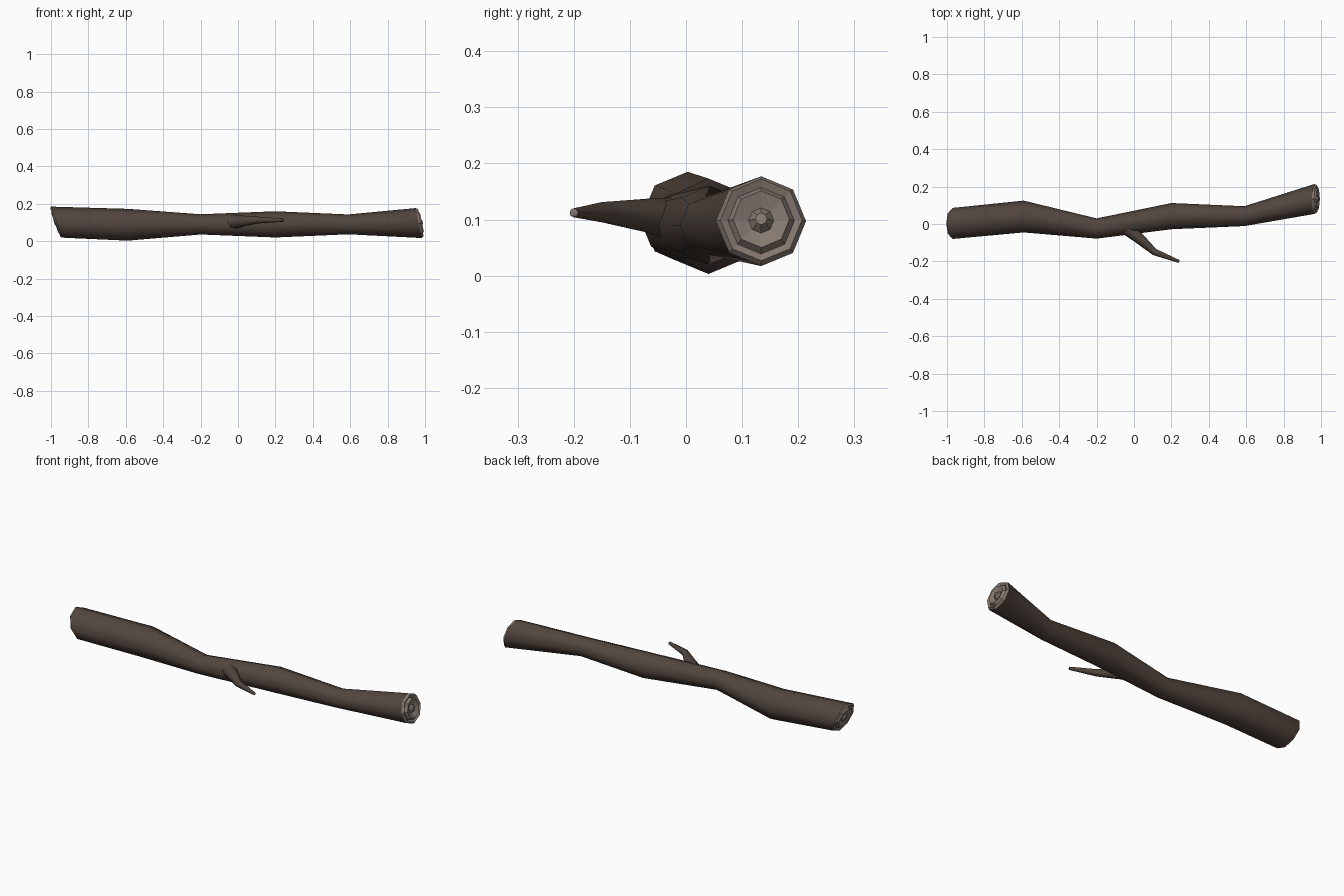
import bpy, bmesh, math
from mathutils import Vector

if "Cube" in bpy.data.objects:
    bpy.data.objects.remove(bpy.data.objects["Cube"])

def material(name, col):
    m = bpy.data.materials.new(name)
    m.diffuse_color = (*col, 1)
    m.use_nodes = True
    m.node_tree.nodes["Principled BSDF"].inputs["Base Color"].default_value = m.diffuse_color
    return m

BARK = material("bark", (0.085, 0.06, 0.048))
WOOD = material("cut_wood", (0.24, 0.195, 0.165))

def octagon(bm, c, r, side, up):
    return [bm.verts.new(c + r * (math.cos(i * math.pi / 4) * side + math.sin(i * math.pi / 4) * up))
            for i in range(8)]

def bridge(bm, a, b, smooth=True):
    for i in range(8):
        bm.faces.new((a[i], a[(i + 1) % 8], b[(i + 1) % 8], b[i])).smooth = smooth

def finish(bm, name, mat):
    bmesh.ops.recalc_face_normals(bm, faces=bm.faces)
    me = bpy.data.meshes.new(name)
    bm.to_mesh(me)
    bm.free()
    ob = bpy.data.objects.new(name, me)
    me.materials.append(mat)
    bpy.context.collection.objects.link(ob)
    return ob

def tube(name, rings):
    bm = bmesh.new()
    loops = [octagon(bm, *r) for r in rings]
    for a, b in zip(loops, loops[1:]):
        bridge(bm, a, b)
    return finish(bm, name, BARK)

def cap(name, ring, out, profile):
    # Cut end with growth rings: (radius factor, height) steps, closed in the middle
    c, r, side, up = ring
    bm = bmesh.new()
    loops = [octagon(bm, c + out * h, r * f, side, up) for f, h in profile]
    for a, b in zip(loops, loops[1:]):
        bridge(bm, a, b, False)
    bm.faces.new(loops[-1])
    finish(bm, name, WOOD)

Y = Vector((0, 1, 0))
Z = Vector((0, 0, 1))

# Main log: x, y, z, radius, lean of the ring (x shift per unit of height)
stations = [(-0.97, 0.003, 0.102, 0.083, -0.36),
            (-0.59, 0.04, 0.088, 0.085, 0),
            (-0.2, -0.024, 0.09, 0.054, 0),
            (0.2, 0.042, 0.09, 0.07, 0),
            (0.59, 0.042, 0.09, 0.053, 0),
            (0.966, 0.134, 0.097, 0.08, -0.2)]
log = [(Vector((x, y, z)), r, Y, Vector((t, 0, 1))) for x, y, z, r, t in stations]
tube("log", log)

# Growth rings on both cut ends
steps = [(1, 0), (0.91, 0.012), (0.74, 0.004), (0.63, 0.018), (0.28, 0.006), (0.13, 0.022)]
cap("right_cut_end", log[-1], Vector((1, 0, 0.2)).normalized(), steps)
cap("left_cut_end", log[0], Vector((-1, 0, -0.36)).normalized(),
    [(f, h * 0.6) for f, h in steps])

# Side twig, bent once and tapering
pts = [(-0.05, -0.01, 0.098, 0.042), (0.02, -0.07, 0.107, 0.03),
       (0.11, -0.15, 0.113, 0.018), (0.24, -0.2, 0.112, 0.008)]
P = [Vector(p[:3]) for p in pts]
twig = []
for i, p in enumerate(pts):
    d = (P[min(i + 1, 3)] - P[max(i - 1, 0)]).normalized()
    twig.append((P[i], p[3], Z.cross(d).normalized(), Z))
tube("twig", twig)
cap("twig_tip", twig[-1], (P[3] - P[2]).normalized(), [(1, 0), (0.5, 0.002)])
